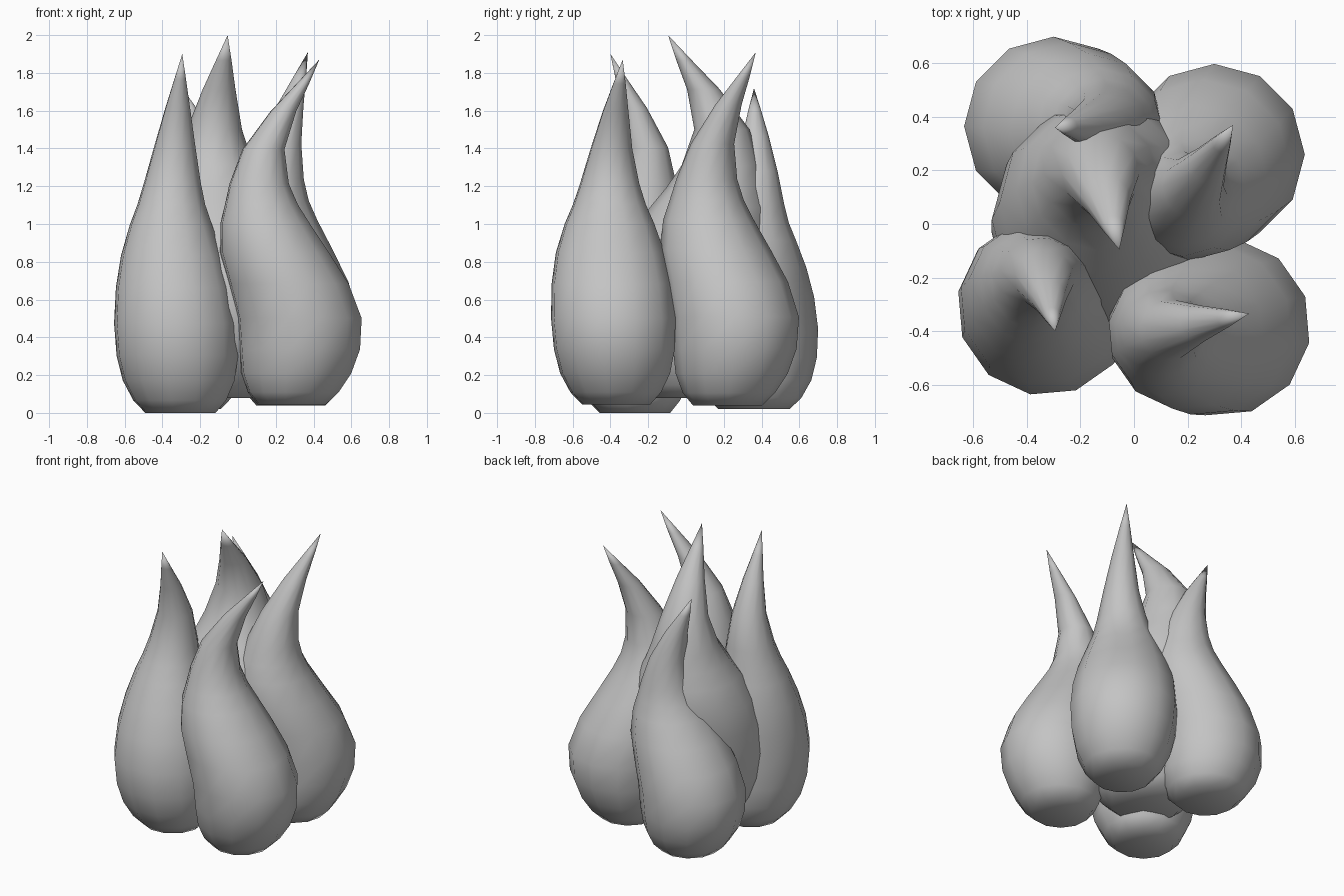
import bpy, bmesh, math
from mathutils import Vector

cube = bpy.data.objects.get("Cube")
if cube:
    bpy.data.objects.remove(cube)

grey = bpy.data.materials.new("plain_grey")
grey.use_nodes = True
colour = (0.55, 0.55, 0.55, 1)
grey.diffuse_color = colour
grey.node_tree.nodes["Principled BSDF"].inputs["Base Color"].default_value = colour

SIDES = 12
# Drop profile: (fraction of height, radius)
PROFILE = [(0, .18), (.035, .24), (.09, .293), (.16, .325), (.25, .338), (.35, .328),
           (.44, .298), (.525, .245), (.58, .2), (.64, .163), (.74, .115), (.85, .07), (.93, .034)]
# Heights at which each flame's centre line is given
KNOTS = [0, .25, .52, .74, 1]


def centre(points, t):
    """Smooth curve through the centre points and widths (Hermite)."""
    p = [Vector(q) for q in points]
    slopes = []
    for i in range(len(p)):
        a, b = max(i - 1, 0), min(i + 1, len(p) - 1)
        slopes.append((p[b] - p[a]) / (KNOTS[b] - KNOTS[a]))
    i = max(k for k in range(len(p) - 1) if KNOTS[k] <= t)
    h = KNOTS[i + 1] - KNOTS[i]
    s = (t - KNOTS[i]) / h
    return (p[i] * (1 + 2 * s) * (1 - s) ** 2 + slopes[i] * h * s * (1 - s) ** 2
            + p[i + 1] * s * s * (3 - 2 * s) + slopes[i + 1] * h * s * s * (s - 1))


def flame(name, bottom, top, turn, points):
    """Loft a curved drop: flat dented base, round belly, pointed tip."""
    bm = bmesh.new()
    height = top - bottom
    rings = []
    for t, r in PROFILE:
        x, y, width = centre(points, t)
        ring = []
        for k in range(SIDES):
            a = math.tau * k / SIDES + math.radians(turn)
            ring.append(bm.verts.new((x + r * width * math.cos(a),
                                      y + r * width * math.sin(a),
                                      bottom + height * t)))
        rings.append(ring)
    tip = bm.verts.new((*points[-1][:2], top))
    dent = bm.verts.new((*points[0][:2], bottom + .02))
    for k in range(SIDES):
        n = (k + 1) % SIDES
        for low, high in zip(rings, rings[1:]):
            bm.faces.new((low[k], low[n], high[n], high[k]))
        bm.faces.new((rings[-1][k], rings[-1][n], tip))
        bm.faces.new((rings[0][n], rings[0][k], dent))
    bmesh.ops.recalc_face_normals(bm, faces=bm.faces)
    mesh = bpy.data.meshes.new(name)
    bm.to_mesh(mesh)
    bm.free()
    mesh.materials.append(grey)
    mesh.shade_smooth()
    obj = bpy.data.objects.new(name, mesh)
    bpy.context.collection.objects.link(obj)


# Centre x, y and width factor at the base, belly, shoulder, neck and tip
flame("front_right_flame", 0, 1.9, -10,
      [(-.305, -.27, 1.05), (-.33, -.31, .98), (-.355, -.235, .9),
       (-.335, -.205, .97), (-.295, -.4, .9)])
flame("front_left_flame", .045, 1.87, -10,
      [(.285, -.37, 1.02), (.325, -.385, .99), (.145, -.405, .98),
       (.135, -.395, .98), (.43, -.335, 1)])
flame("back_left_flame", .04, 1.91, 0,
      [(.28, .22, 1.02), (.3, .26, 1), (.18, .12, .98), (.22, .14, 1), (.37, .37, 1)])
flame("back_right_flame", .02, 1.72, 0,
      [(-.28, .36, 1.05), (-.3, .365, .99), (-.13, .345, .97),
       (-.125, .37, 1), (-.295, .36, 1)])
flame("centre_flame", .08, 2, 0,
      [(-.1, 0, 1.2), (-.12, -.03, 1.22), (-.12, .125, 1.3),
       (-.125, .19, 1.27), (-.055, -.095, 1.2)])
